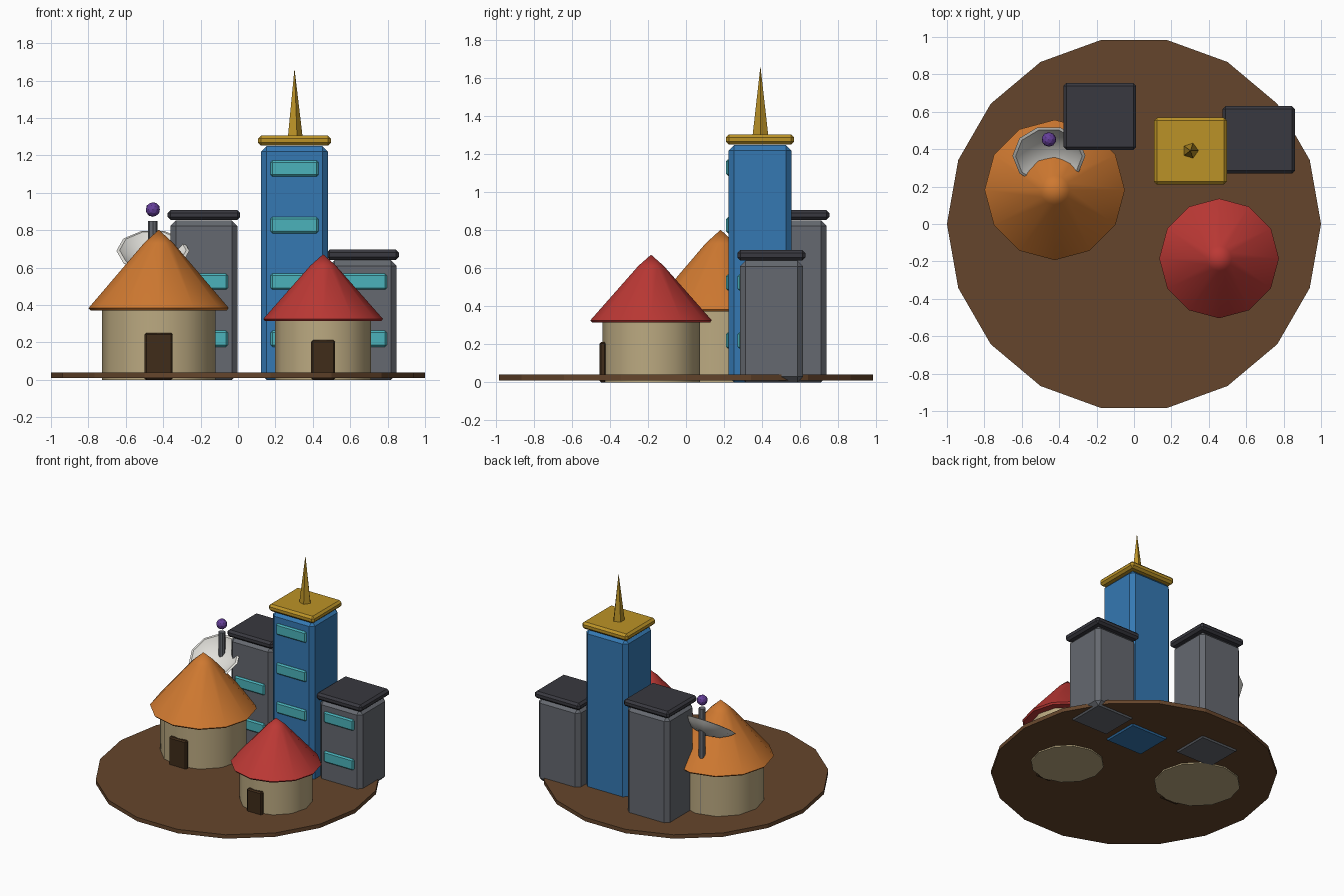
import bpy, math
from mathutils import Matrix, Vector

if "Cube" in bpy.data.objects:
    bpy.data.objects.remove(bpy.data.objects["Cube"])

def mat(name, r, g, b):
    m = bpy.data.materials.new(name)
    m.diffuse_color = (r, g, b, 1)
    m.use_nodes = True
    m.node_tree.nodes["Principled BSDF"].inputs["Base Color"].default_value = m.diffuse_color
    return m

EARTH = mat("earth", 0.13, 0.06, 0.025)
PLASTER = mat("plaster", 0.50, 0.40, 0.22)
ORANGE = mat("orange_roof", 0.62, 0.19, 0.03)
RED = mat("red_roof", 0.50, 0.04, 0.035)
WOOD = mat("dark_wood", 0.05, 0.025, 0.01)
CONCRETE = mat("concrete", 0.13, 0.14, 0.16)
SLATE = mat("slate", 0.04, 0.04, 0.05)
BLUE = mat("blue_wall", 0.035, 0.19, 0.45)
GLASS = mat("glass", 0.07, 0.45, 0.50)
GOLD = mat("gold", 0.50, 0.29, 0.02)
WHITE = mat("dish_white", 0.75, 0.74, 0.70)
PURPLE = mat("purple", 0.13, 0.05, 0.32)

def make(name, verts, faces, m, smooth=False):
    me = bpy.data.meshes.new(name)
    me.from_pydata(verts, [], faces)
    me.materials.append(m)
    ob = bpy.data.objects.new(name, me)
    bpy.context.collection.objects.link(ob)
    if smooth:
        bpy.ops.object.select_all(action='DESELECT')
        ob.select_set(True)
        bpy.context.view_layer.objects.active = ob
        bpy.ops.object.shade_smooth_by_angle(angle=math.radians(35))
    return ob

def box(name, centre, size, m, bevel=0.0):
    bpy.ops.mesh.primitive_cube_add(size=1, location=centre)
    ob = bpy.context.object
    ob.name = name
    ob.scale = size
    bpy.ops.object.transform_apply(location=False, rotation=False, scale=True)
    ob.data.materials.append(m)
    if bevel:
        b = ob.modifiers.new("bevel", 'BEVEL')
        b.width, b.segments = bevel, 1
    return ob

def lathe(name, profile, n, m, loc=(0, 0, 0), smooth=False):
    """Revolve (radius, z) points about z; radius 0 makes a single pole."""
    verts, rings, faces = [], [], []
    for r, z in profile:
        k = 1 if r == 0 else n
        rings.append([len(verts) + i % k for i in range(n)])
        for i in range(k):
            a = 2 * math.pi * i / n
            verts.append((r * math.cos(a), r * math.sin(a), z))
    for lo, hi in zip(rings, rings[1:]):
        for i in range(n):
            j = (i + 1) % n
            f = list(dict.fromkeys((lo[i], lo[j], hi[j], hi[i])))
            faces.append(f)
    ob = make(name, verts, faces, m, smooth)
    ob.location = loc
    return ob

# Ground disc
lathe("ground_disc", [(0, 0.01), (1, 0.01), (1, 0.04), (0, 0.04)], 18, EARTH)

# Round huts with conical roofs and doors
def hut(name, x, y, r, eave, apex, roof_r, roof_mat, door_w, door_h):
    lathe(name + "_wall", [(0, 0), (r, 0), (r, eave + 0.01), (0, eave + 0.01)],
          12, PLASTER, (x, y, 0), True)
    rise = apex - eave
    lathe(name + "_roof", [(0, eave - 0.008), (roof_r * 0.97, eave - 0.008),
                           (roof_r, eave + 0.004),
                           (roof_r * 0.21, eave + rise * 0.83), (0, apex)],
          12, roof_mat, (x, y, 0), True)
    box(name + "_door", (x, y - r + 0.003, door_h / 2),
        (door_w, 0.035, door_h), WOOD, 0.009)

hut("large_hut", -0.424, 0.182, 0.303, 0.38, 0.803, 0.375, ORANGE, 0.15, 0.252)
hut("small_hut", 0.455, -0.184, 0.257, 0.322, 0.672, 0.32, RED, 0.127, 0.212)

# Square towers with overhanging caps and front windows
def tower(name, x, y, h, wall_mat, cap_mat, window_z):
    box(name + "_body", (x, y, h / 2), (0.36, 0.332, h), wall_mat, 0.03)
    box(name + "_cap", (x, y, h + 0.029), (0.388, 0.36, 0.054), cap_mat, 0.016)
    for i, z in enumerate(window_z):
        box(f"{name}_window_{i + 1}", (x, y - 0.166, z),
            (0.257, 0.026, 0.086), GLASS, 0.01)

tower("tall_tower", 0.302, 0.39, 1.25, BLUE, GOLD, (0.22, 0.525, 0.827, 1.13))
tower("middle_tower", -0.182, 0.575, 0.852, CONCRETE, SLATE, (0.22, 0.525))
tower("short_tower", 0.667, 0.45, 0.64, CONCRETE, SLATE, (0.22, 0.525))

# Spire on the tall tower
lathe("spire", [(0, 1.295), (0.044, 1.295), (0, 1.665)], 5, GOLD, (0.302, 0.392, 0))

# Dish mast, tilted thick bowl and floating tip
lathe("dish_mast", [(0, 0), (0.025, 0), (0.025, 0.85), (0, 0.85)],
      8, CONCRETE, (-0.455, 0.452, 0), True)
dish = lathe("dish_bowl", [(0, -0.085), (0.10, -0.065), (0.165, -0.028), (0.195, 0.0),
                           (0.178, 0.004), (0.155, -0.014), (0.09, -0.046), (0, -0.065)],
             10, WHITE, (-0.455, 0.365, 0.69), True)
dish.rotation_euler = (math.radians(35), 0, 0)
bpy.ops.mesh.primitive_ico_sphere_add(subdivisions=2, radius=0.039,
                                      location=(-0.455, 0.452, 0.911))
tip = bpy.context.object
tip.name = "dish_tip"
tip.data.materials.append(PURPLE)
